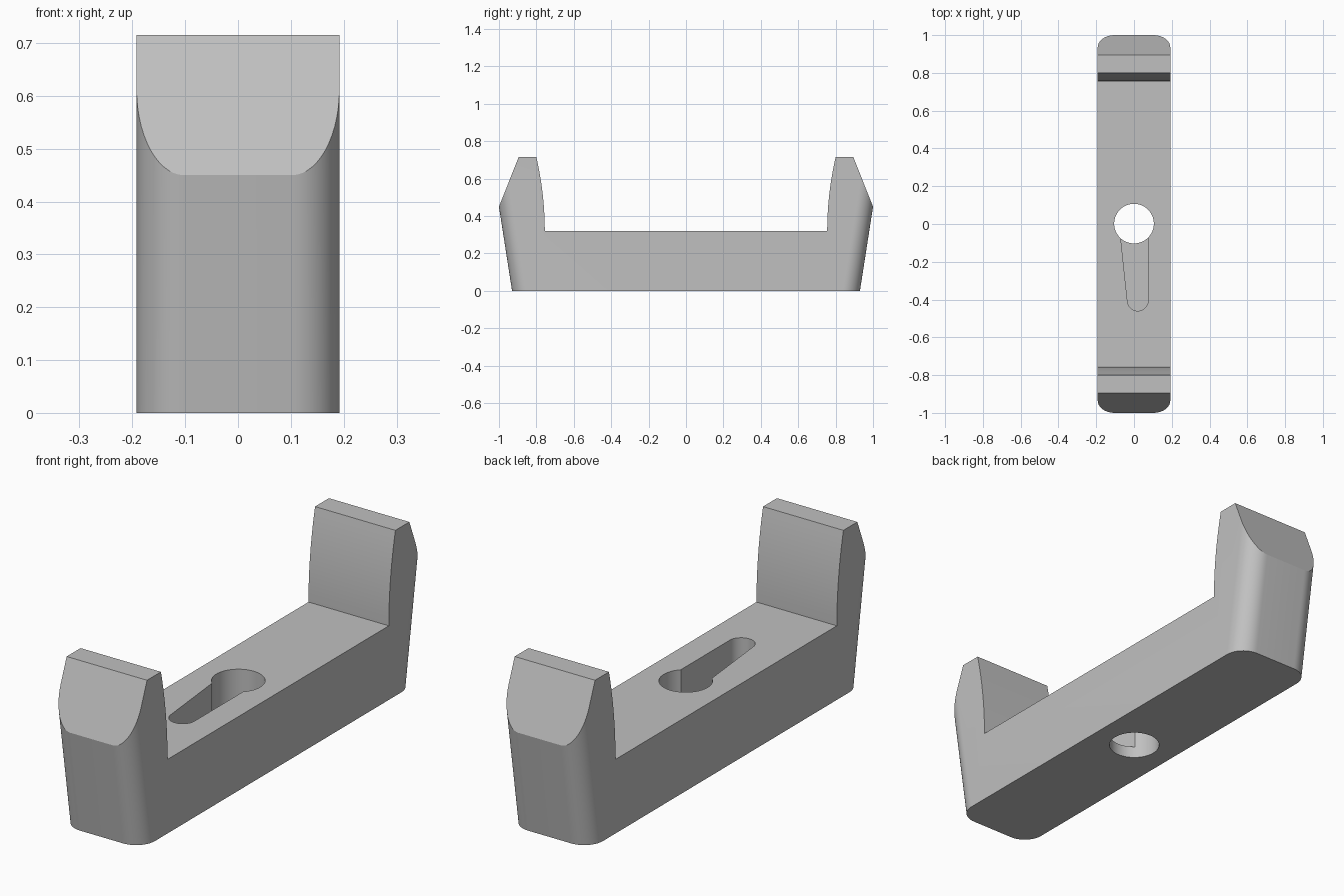
import bpy, bmesh, math
from mathutils import Vector

if "Cube" in bpy.data.objects:
    bpy.data.objects.remove(bpy.data.objects["Cube"])

grey = bpy.data.materials.new("plain grey")
grey.use_nodes = True
grey.diffuse_color = (0.53, 0.53, 0.53, 1)
grey.node_tree.nodes["Principled BSDF"].inputs["Base Color"].default_value = grey.diffuse_color

HALF_WIDTH = 0.192
FLOOR = 0.32
TOP = 0.715


def loft(name, ring_a, ring_b):
    """Closed solid between two matching rings of points."""
    bm = bmesh.new()
    a = [bm.verts.new(p) for p in ring_a]
    b = [bm.verts.new(p) for p in ring_b]
    bm.faces.new(a)
    bm.faces.new(b)
    for i in range(len(a)):
        j = (i + 1) % len(a)
        bm.faces.new((a[i], a[j], b[j], b[i]))
    bmesh.ops.recalc_face_normals(bm, faces=bm.faces)
    mesh = bpy.data.meshes.new(name)
    bm.to_mesh(mesh)
    bm.free()
    mesh.materials.append(grey)
    obj = bpy.data.objects.new(name, mesh)
    bpy.context.collection.objects.link(obj)
    return obj


def arc(cx, cy, r, start, end, steps):
    angles = [math.radians(start + (end - start) * i / steps) for i in range(steps + 1)]
    return [(cx + r * math.cos(t), cy + r * math.sin(t)) for t in angles]


def upright(name, outline, z0, z1):
    return loft(name, [(x, y, z0) for x, y in outline], [(x, y, z1) for x, y in outline])


def rounded_plan(z, r=0.09):
    """Rounded rectangle whose ends lean outward with height."""
    cx, cy = HALF_WIDTH - r, 0.93 + 0.07 * z / 0.45 - r
    pts = []
    for sx, sy, start in ((1, 1, 0), (-1, 1, 90), (-1, -1, 180), (1, -1, 270)):
        pts += arc(sx * cx, sy * cy, r, start, start + 90, 14)
    return [(x, y, z) for x, y in pts]


# Side profile: base, sloped arm tops and gently curved inner arm faces
half = [(1.099, 0), (1.099, 0.2), (0.895, TOP)]
for i in range(13):
    t = 1 - i / 12
    half.append((0.755 + 0.045 * t * t, FLOOR + (TOP - FLOOR) * t))
profile = half + [(-y, z) for y, z in reversed(half)]
bracket = loft("cradle_bracket", [(-0.3, y, z) for y, z in profile],
               [(0.3, y, z) for y, z in profile])

# Leaning rounded envelope
envelope = loft("rounded_envelope", rounded_plan(-0.2), rounded_plan(0.9))

# Through hole and tapered blind slot
hole = upright("hole_cutter", arc(0, 0.002, 0.105, 0, 360, 64)[:-1], -0.2, 0.6)
slot_outline = [(0.075, 0), (-0.078, 0)] + arc(0.02, -0.405, 0.055, 186, 360, 24)
slot = upright("slot_cutter", slot_outline, 0.052, 0.6)

for cutter, operation in ((envelope, "INTERSECT"), (hole, "DIFFERENCE"), (slot, "DIFFERENCE")):
    mod = bracket.modifiers.new(cutter.name, "BOOLEAN")
    mod.operation = operation
    mod.solver = "EXACT"
    mod.object = cutter

# Apply the cuts, remove the cutters and shade
bpy.ops.object.select_all(action="DESELECT")
bracket.select_set(True)
bpy.context.view_layer.objects.active = bracket
for name in [m.name for m in bracket.modifiers]:
    bpy.ops.object.modifier_apply(modifier=name)
for cutter in (envelope, hole, slot):
    bpy.data.objects.remove(cutter)
bpy.ops.object.shade_smooth_by_angle(angle=math.radians(18))
